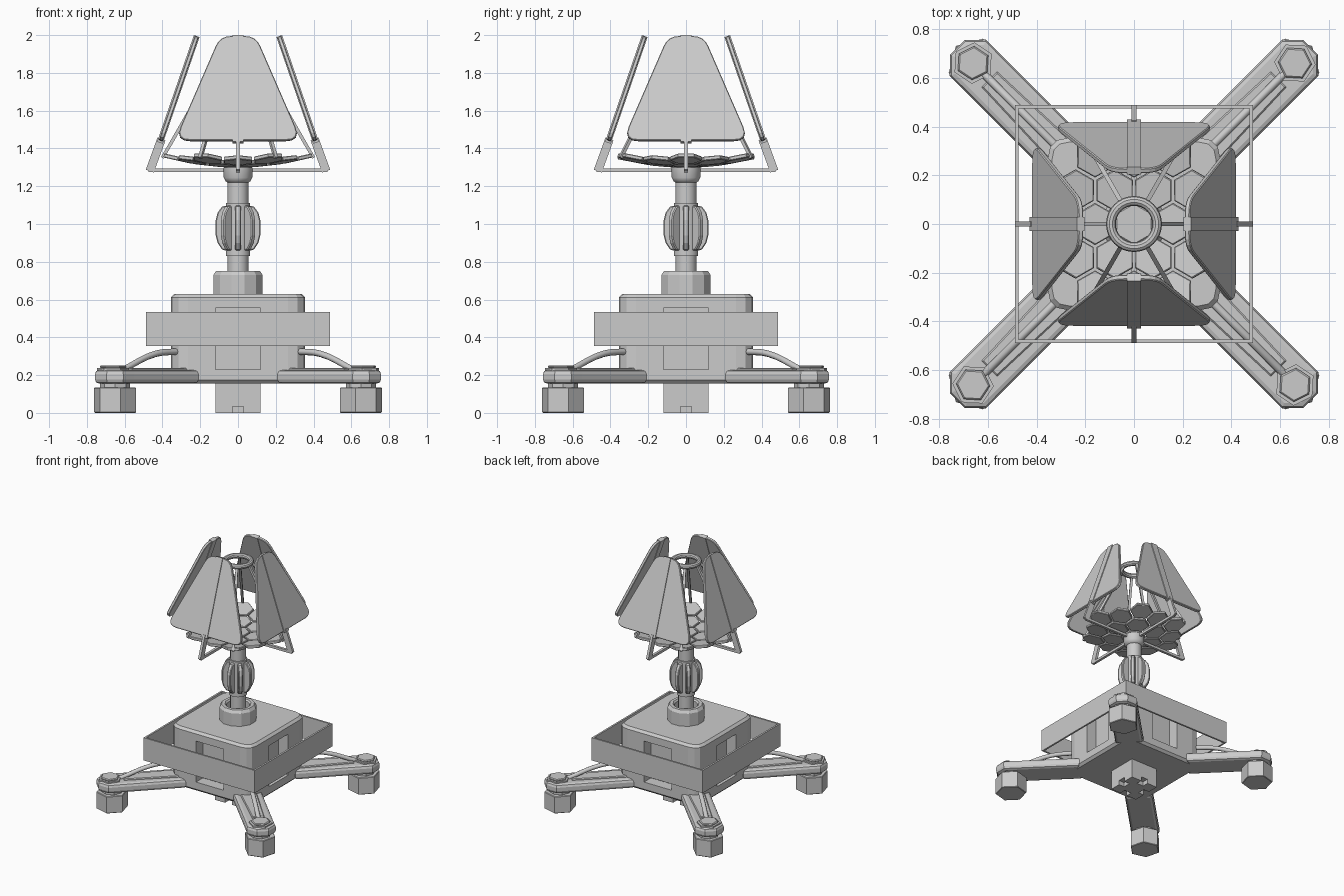
import bpy, bmesh
from math import pi, cos, sin, sqrt, radians, atan2
from mathutils import Vector, Matrix

if "Cube" in bpy.data.objects:
    bpy.data.objects.remove(bpy.data.objects["Cube"])

def finish(bm, name, mat=None):
    bmesh.ops.recalc_face_normals(bm, faces=bm.faces)
    if mat is not None:
        bm.transform(mat)
    me = bpy.data.meshes.new(name)
    bm.to_mesh(me)
    bm.free()
    ob = bpy.data.objects.new(name, me)
    bpy.context.collection.objects.link(ob)
    return ob

def prism(name, pts, z0, z1, mat=None, bevel=0, seg=1):
    """Extrude a 2D outline from z0 to z1, optionally bevelling the cap edges."""
    bm = bmesh.new()
    f = bm.faces.new([bm.verts.new((x, y, z0)) for x, y in pts])
    r = bmesh.ops.extrude_face_region(bm, geom=[f])
    bmesh.ops.translate(bm, vec=(0, 0, z1 - z0),
                        verts=[v for v in r['geom'] if isinstance(v, bmesh.types.BMVert)])
    if bevel:
        caps = [e for e in bm.edges if abs(e.verts[0].co.z - e.verts[1].co.z) < 1e-6]
        bmesh.ops.bevel(bm, geom=caps, offset=bevel, segments=seg, profile=0.5, affect='EDGES')
    return finish(bm, name, mat)

def box(name, x0, x1, y0, y1, z0, z1, mat=None):
    return prism(name, [(x0, y0), (x1, y0), (x1, y1), (x0, y1)], z0, z1, mat)

def ngon(n, r, rot=0, c=(0, 0)):
    return [(c[0] + r*cos(rot + 2*pi*i/n), c[1] + r*sin(rot + 2*pi*i/n)) for i in range(n)]

def rounded(corners, radii, seg=4):
    """Round the corners of a convex outline with quadratic arcs."""
    out, n = [], len(corners)
    for i in range(n):
        p = Vector(corners[i])
        a = p + (Vector(corners[i-1]) - p).normalized()*radii[i]
        b = p + (Vector(corners[(i+1) % n]) - p).normalized()*radii[i]
        for k in range(seg + 1):
            t = k/seg
            q = a*(1-t)**2 + p*2*t*(1-t) + b*t*t
            out.append((q.x, q.y))
    return out

def lathe(name, prof, n, closed=False):
    bm = bmesh.new()
    rings = [[bm.verts.new((x, y, z)) for x, y in ngon(n, r, pi/n)] for r, z in prof]
    pairs = list(zip(rings, rings[1:])) + ([(rings[-1], rings[0])] if closed else [])
    for a, b in pairs:
        for i in range(n):
            bm.faces.new((a[i], a[(i+1) % n], b[(i+1) % n], b[i]))
    if not closed:
        bm.faces.new(rings[0])
        bm.faces.new(rings[-1])
    return finish(bm, name)

def bar(name, a, b, w, t):
    """Rectangular bar between two points; w is its horizontal width."""
    d = Vector(b) - Vector(a)
    return box(name, -t/2, t/2, -w/2, w/2, 0, d.length,
               Matrix.Translation(a) @ d.to_track_quat('Z', 'Y').to_matrix().to_4x4())

def rot(a):
    return Matrix.Rotation(a, 4, 'Z')

def cut(ob, cutters):
    for c in cutters:
        m = ob.modifiers.new('cut', 'BOOLEAN')
        m.operation, m.solver, m.object = 'DIFFERENCE', 'EXACT', c
        bpy.context.view_layer.objects.active = ob
        bpy.ops.object.modifier_apply(modifier=m.name)
        bpy.data.objects.remove(c)

def smooth(ob):
    bpy.ops.object.select_all(action='DESELECT')
    ob.select_set(True)
    bpy.context.view_layer.objects.active = ob
    bpy.ops.object.shade_smooth_by_angle(angle=radians(35))

# Main housing with a recess on each side
h = 0.355
sq = [(-h, -h), (h, -h), (h, h), (-h, h)]
body = prism('housing', rounded(sq, [0.09]*4, 3), 0.155, 0.63, bevel=0.018)
cut(body, [box('cutter', 0.27, 0.45, -0.12, 0.12, 0.23, 0.555, rot(i*pi/2)) for i in range(4)])

# Central foot block with notches
block = box('centre_foot', -0.12, 0.12, -0.12, 0.12, 0, 0.17)
cut(block, [box('cutter', 0.07, 0.15, -0.03, 0.03, -0.05, 0.035, rot(i*pi/2)) for i in range(4)])

# Floating square skirt
o, i_ = 0.488*sqrt(2), 0.474*sqrt(2)
lathe('skirt', [(o, 0.355), (o, 0.535), (i_, 0.535), (i_, 0.355)], 4, True)

# Four diagonal legs
for k in range(4):
    m = rot(pi/4 + k*pi/2)
    c = 0.92
    end = [(c + 0.115*cos(a), 0.115*sin(a)) for a in [radians(d) for d in (-67, -22, 22, 67)]]
    prism('leg_arm', [(0.4, -0.105), (0.88, -0.105)] + end + [(0.88, 0.105), (0.4, 0.105)],
          0.155, 0.228, m, 0.022, 2)
    prism('leg_rib', [(0.42, -0.06), (0.84, -0.045), (0.84, 0.045), (0.42, 0.06)], 0.22, 0.238, m, 0.006)
    prism('foot', ngon(6, 0.115, 0, (c, 0)), 0, 0.135, m, 0.004)
    prism('foot_neck', ngon(8, 0.08, 0, (c, 0)), 0.13, 0.17, m)
    prism('bolt_base', ngon(6, 0.085, 0.2, (c + 0.015, 0)), 0.22, 0.238, m)
    prism('bolt_cap', ngon(6, 0.07, 0.2, (c + 0.015, 0)), 0.235, 0.252, m, 0.006)
    # Hose from bolt to housing
    cu = bpy.data.curves.new('hose', 'CURVE')
    cu.dimensions, cu.bevel_depth, cu.bevel_resolution, cu.use_fill_caps = '3D', 0.017, 2, True
    cu.resolution_u = 5
    sp = cu.splines.new('BEZIER')
    sp.bezier_points.add(2)
    for bp, p in zip(sp.bezier_points, [(0.44, 0, 0.325), (0.62, 0, 0.312), (0.87, 0, 0.225)]):
        bp.co = p
        bp.handle_left_type = bp.handle_right_type = 'AUTO'
    ob = bpy.data.objects.new('hose', cu)
    ob.matrix_world = m
    bpy.context.collection.objects.link(ob)

# Collar and mast
lathe('collar', [(0.135, 0.62), (0.135, 0.73), (0.12, 0.752), (0.095, 0.752), (0.085, 0.74), (0.085, 0.62)], 12, True)
smooth(lathe('mast', [(0.056, 0.6), (0.056, 0.83), (0.066, 0.83), (0.066, 1.11), (0.056, 1.11),
                      (0.056, 1.22), (0.066, 1.225), (0.077, 1.245), (0.077, 1.30), (0.06, 1.31)], 16))

# Curved fins around the mast
fin = [(0.05, 0.855), (0.085, 0.865), (0.108, 0.90), (0.118, 0.94),
       (0.118, 1.02), (0.108, 1.06), (0.085, 1.092), (0.05, 1.10)]
for k in range(8):
    prism('mast_fin', fin, -0.015, 0.015, rot(k*pi/4) @ Matrix.Rotation(pi/2, 4, 'X'), 0.005)

# Dish of hexagonal plates
s = 0.16
for q in range(-2, 3):
    for r in range(-2, 3):
        if abs(q + r) > 2:
            continue
        x, y = s*(q + r/2), s*r*sqrt(3)/2
        n = Vector((-0.7*x, -0.7*y, 1)).normalized()
        tilt = Vector((0, 0, 1)).rotation_difference(n).to_matrix().to_4x4()
        prism('dish_plate', ngon(6, 0.086, pi/6), -0.01, 0.012,
              Matrix.Translation((x, y, 1.31 + 0.35*(x*x + y*y))) @ tilt, 0.004)

# Receiver ring and its six rods
bpy.ops.mesh.primitive_torus_add(major_radius=0.095, minor_radius=0.02, location=(0, 0, 1.88),
                                 major_segments=32, minor_segments=10)
bpy.context.object.name = 'receiver_ring'
smooth(bpy.context.object)
for k in range(6):
    a = k*pi/3
    d = Vector((cos(a), sin(a), 0))
    bar('receiver_rod', d*0.40 + Vector((0, 0, 1.35)), d*0.095 + Vector((0, 0, 1.88)), 0.018, 0.018)

# Four leaning panels with spines and brackets
lean = atan2(0.19, 0.55)
L = 0.585
outline = rounded([(-0.335, 0), (0.335, 0), (0.095, L), (-0.095, L)], [0.085, 0.085, 0.06, 0.06])
for k in range(4):
    turn = rot(k*pi/2)
    # Panel local x -> sideways, y -> up the slope, z -> outward
    up, out = Vector((-sin(lean), 0, cos(lean))), Vector((cos(lean), 0, sin(lean)))
    basis = Matrix((Vector((0, 1, 0)), up, out)).transposed().to_4x4()
    m = turn @ Matrix.Translation((0.41, 0, 1.44)) @ basis
    prism('panel', outline, -0.012, 0.010, m, 0.004)
    box('panel_spine', -0.028, 0.028, -0.01, L + 0.002, -0.016, 0.016, m)
    for name, a, b, w in [('bracket_strut', (0.467, 0, 1.28), (0.405, 0, 1.45), 0.045),
                          ('bracket_bar', (0.05, 0, 1.285), (0.475, 0, 1.285), 0.03)]:
        ob = bar(name, a, b, 0.02 if name == 'bracket_bar' else w, 0.02)
        ob.data.transform(turn)
